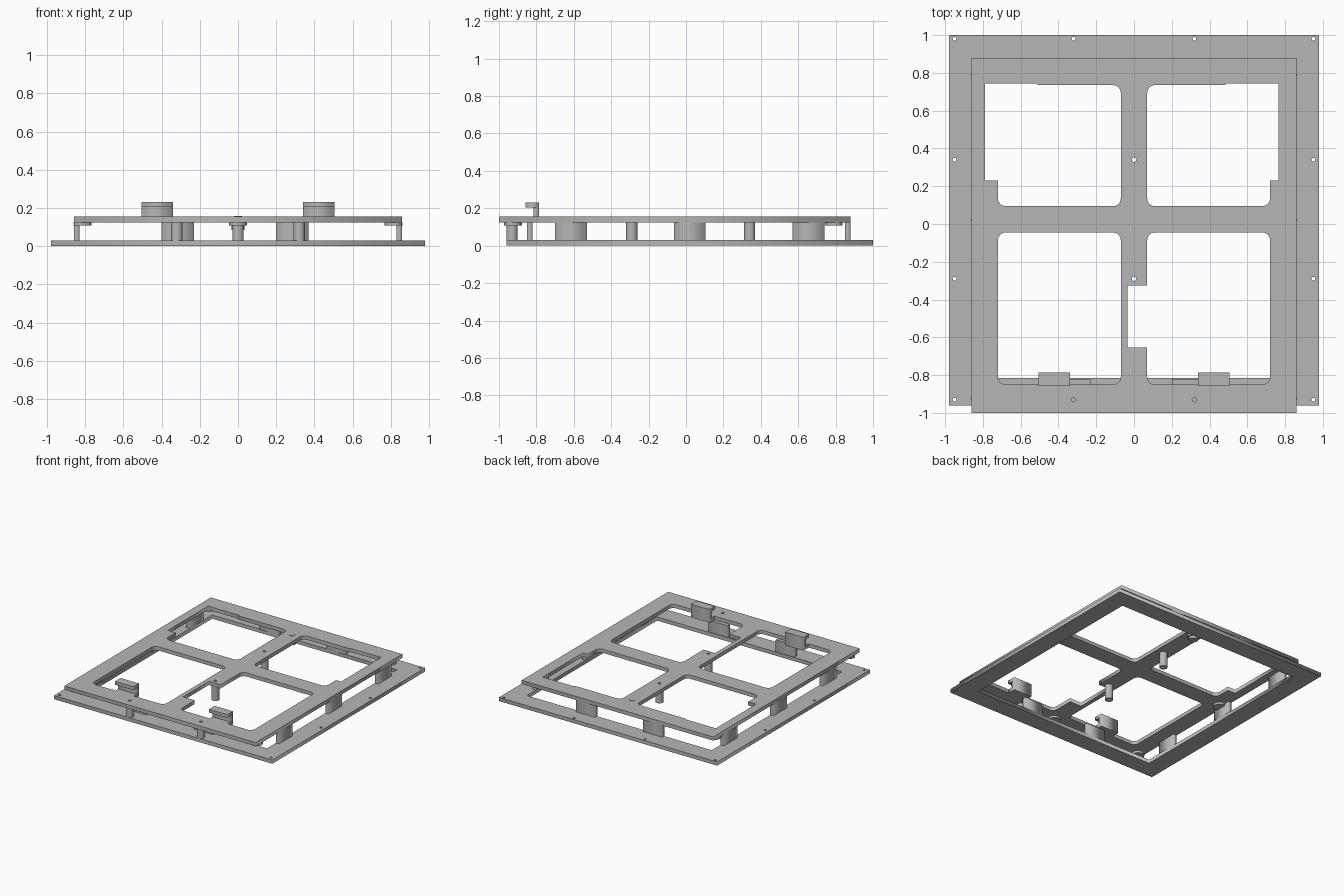
import bpy
from math import cos, sin, tau
from mathutils import Vector

if "Cube" in bpy.data.objects:
    bpy.data.objects.remove(bpy.data.objects["Cube"], do_unlink=True)

GREY = (0.47, 0.47, 0.47, 1)
grey = bpy.data.materials.new("plain_grey")
grey.diffuse_color = GREY
grey.use_nodes = True
grey.node_tree.nodes["Principled BSDF"].inputs["Base Color"].default_value = GREY


def circle(x, y, r, n=24):
    return [(x + r * cos(tau * i / n), y + r * sin(tau * i / n)) for i in range(n)]


def rect(x0, x1, y0, y1):
    return [(x0, y0), (x1, y0), (x1, y1), (x0, y1)]


def rounded(points, corners, r=0.04, steps=6):
    """Round the listed corners of an outline."""
    out = []
    for i, p in enumerate(points):
        p = Vector(p)
        if i not in corners:
            out.append(tuple(p))
            continue
        a = p + (Vector(points[i - 1]) - p).normalized() * r
        b = p + (Vector(points[(i + 1) % len(points)]) - p).normalized() * r
        centre = a + b - p
        for k in range(steps + 1):
            t = tau / 4 * k / steps
            out.append(tuple(centre + (a - centre) * cos(t) + (b - centre) * sin(t)))
    return out


def slab(name, outlines, z0, z1):
    """Extrude an outline, with any further outlines as holes."""
    curve = bpy.data.curves.new(name, "CURVE")
    curve.dimensions = "2D"
    curve.fill_mode = "BOTH"
    curve.extrude = (z1 - z0) / 2
    for pts in outlines:
        s = curve.splines.new("POLY")
        s.points.add(len(pts) - 1)
        for point, (x, y) in zip(s.points, pts):
            point.co = (x, y, 0, 1)
        s.use_cyclic_u = True
    temp = bpy.data.objects.new(name + "_curve", curve)
    bpy.context.collection.objects.link(temp)
    deps = bpy.context.evaluated_depsgraph_get()
    mesh = bpy.data.meshes.new_from_object(temp.evaluated_get(deps))
    bpy.data.objects.remove(temp, do_unlink=True)
    mesh.materials.clear()
    mesh.materials.append(grey)
    obj = bpy.data.objects.new(name, mesh)
    obj.location.z = (z0 + z1) / 2
    bpy.context.collection.objects.link(obj)
    return obj


def box(name, x0, x1, y0, y1, z0, z1):
    return slab(name, [rect(x0, x1, y0, y1)], z0, z1)


LOW, UNDER, TOP = 0.03, 0.125, 0.155

# Lower frame with screw holes along its rim
rim = [(s * 0.95, y) for s in (-1, 1) for y in (-0.93, -0.29, 0.34, 0.98)]
rim += [(s * 0.32, 0.98) for s in (-1, 1)]
slab("lower_frame", [rect(-0.98, 0.98, -0.96, 1.0), rect(-0.83, 0.83, -0.815, 0.855)]
     + [circle(x, y, 0.01, 12) for x, y in rim], 0, LOW)

# Upper plate: four windows, with notches cut into three of them
back_right = rounded([(-0.07, 0.095), (-0.07, 0.735), (-0.51, 0.735), (-0.51, 0.745),
                      (-0.79, 0.745), (-0.79, 0.23), (-0.72, 0.23), (-0.72, 0.095)], {0, 1, 7})
back_left = rounded([(0.07, 0.095), (0.07, 0.735), (0.485, 0.735), (0.485, 0.745),
                     (0.765, 0.745), (0.765, 0.23), (0.72, 0.23), (0.72, 0.095)], {0, 1, 7})
front_right = rounded(rect(-0.72, -0.07, -0.85, -0.045), {0, 1, 2, 3})
front_left = rounded([(0.07, -0.045), (0.72, -0.045), (0.72, -0.85), (0.07, -0.85),
                      (0.07, -0.655), (-0.035, -0.655), (-0.035, -0.325), (0.07, -0.325)],
                     {0, 1, 2, 3})
posts = [(0, 0.34), (0, -0.29), (-0.32, -0.93), (0.32, -0.93)]
slab("upper_plate", [rect(-0.86, 0.86, -1.0, 0.88), back_right, back_left, front_right, front_left]
     + [circle(x, y, 0.012, 12) for x, y in posts], UNDER, TOP)

# Hollow screw posts under the plate
for x, y in posts:
    post = slab("screw_post", [circle(x, y, 0.03), circle(x, y, 0.012, 12)], 0.005, UNDER)
    for poly in post.data.polygons:
        poly.use_smooth = abs(poly.normal.z) < 0.5

# Round pads under the plate
for x, y in [(sx * 0.815, y) for sx in (-1, 1) for y in (-0.925, 0.02, 0.79)] + [(0, -0.925), (0, 0.69)]:
    slab("round_pad", [circle(x, y, 0.047)], 0.107, UNDER)
slab("button_stem", [circle(0, 0.69, 0.033)], 0.085, 0.107)
slab("button_cap", [circle(0, 0.69, 0.022)], TOP, TOP + 0.002)

# Upright spacer plates between the frames
for s in (-1, 1):
    for y in (-0.615, 0.02, 0.655):
        box("side_spacer", s * 0.845 - 0.015, s * 0.845 + 0.015, y - 0.085, y + 0.085, LOW, UNDER)
for x in (-0.315, 0.285):
    for name, y in (("front_spacer", -0.835), ("back_spacer", 0.865)):
        box(name, x - 0.085, x + 0.085, y - 0.015, y + 0.015, LOW, UNDER)

# Hooks at the front edge: foot, upright and overhanging lip
for s in (-1, 1):
    x0, x1 = s * 0.4225 - 0.0825, s * 0.4225 + 0.0825
    box("hook_foot", x0, x1, -0.85, -0.785, UNDER, TOP)
    box("hook_upright", x0, x1, -0.815, -0.785, TOP, 0.205)
    box("hook_lip", x0, x1, -0.857, -0.785, 0.205, 0.232)
